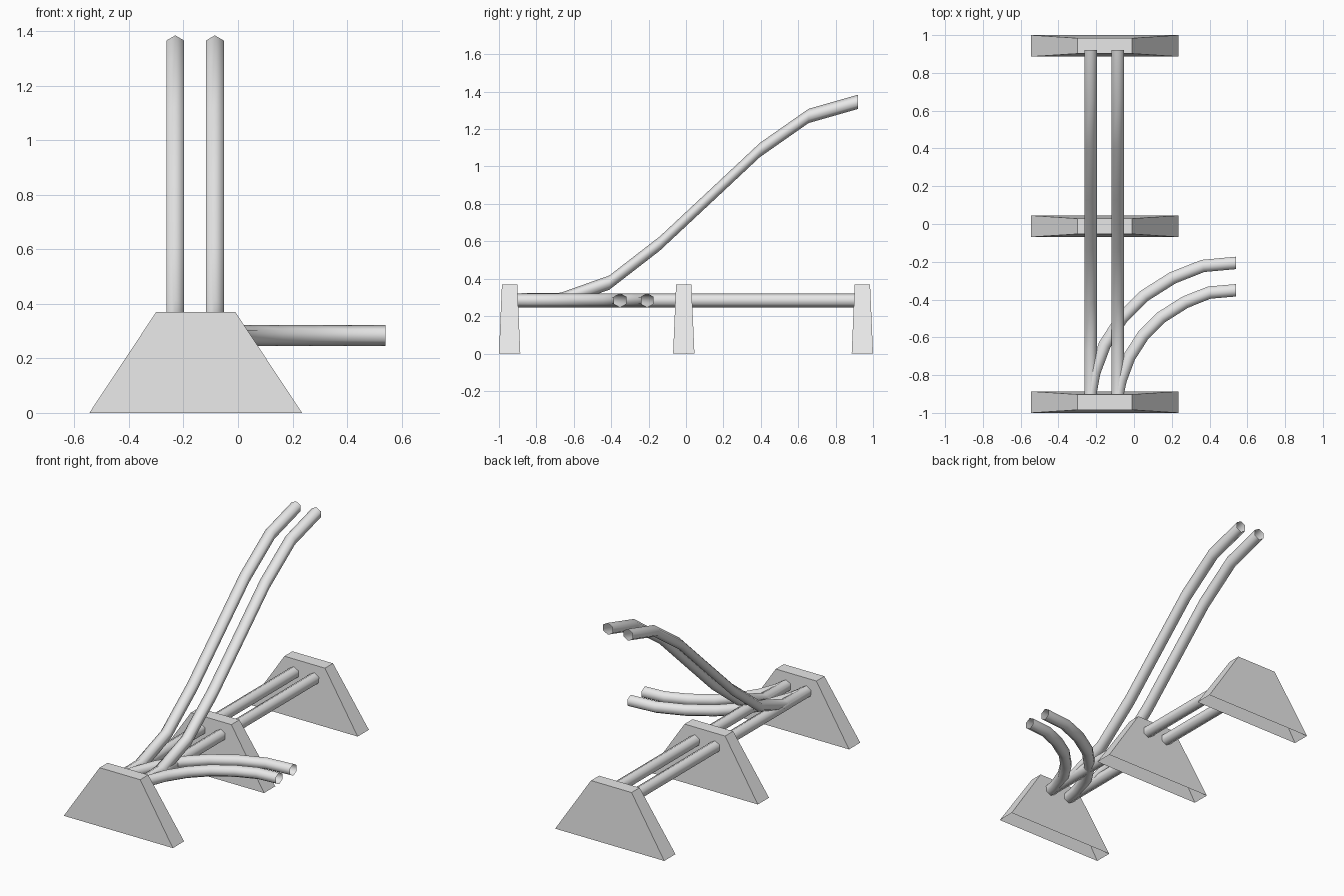
import bpy, bmesh, math
from mathutils import Vector

if "Cube" in bpy.data.objects:
    bpy.data.objects.remove(bpy.data.objects["Cube"])

grey = bpy.data.materials.new("light grey")
grey.diffuse_color = (0.8, 0.8, 0.8, 1)
grey.use_nodes = True
grey.node_tree.nodes["Principled BSDF"].inputs["Base Color"].default_value = grey.diffuse_color


def finish(name, bm, smooth):
    me = bpy.data.meshes.new(name)
    bm.to_mesh(me)
    bm.free()
    me.materials.append(grey)
    for p in me.polygons:
        p.use_smooth = smooth
    ob = bpy.data.objects.new(name, me)
    bpy.context.collection.objects.link(ob)


def support(name, y):
    """Tapered trapezoid block, open underneath."""
    bm = bmesh.new()
    rings = []
    for x0, x1, d, z in ((-0.545, 0.235, 0.057, 0), (-0.30, -0.01, 0.041, 0.37)):
        rings.append([bm.verts.new(c) for c in
                      ((x0, y - d, z), (x1, y - d, z), (x1, y + d, z), (x0, y + d, z))])
    lo, hi = rings
    for i in range(4):
        j = (i + 1) % 4
        bm.faces.new((lo[i], lo[j], hi[j], hi[i]))
    bm.faces.new(hi)
    finish(name, bm, False)


def tube(name, path, sides, r=0.038):
    """Open six-sided tube; sides gives each ring's horizontal axis."""
    bm = bmesh.new()
    up = Vector((0, 0, 1))
    rings = []
    for p, s in zip(path, sides):
        rings.append([bm.verts.new(Vector(p) + r * (math.sin(a) * s + math.cos(a) * up))
                      for a in (k * math.pi / 3 for k in range(6))])
    for a, b in zip(rings, rings[1:]):
        for i in range(6):
            j = (i + 1) % 6
            bm.faces.new((a[i], b[i], b[j], a[j]))
    bmesh.ops.recalc_face_normals(bm, faces=bm.faces)
    finish(name, bm, True)


# Three supports
for name, y in (("front_support", -0.943), ("middle_support", -0.012), ("back_support", 0.943)):
    support(name, y)

Z = 0.284
X = Vector((1, 0, 0))
rise = [(-0.9, Z), (-0.67, 0.287), (-0.41, 0.379), (-0.14, 0.588), (0.13, 0.84),
        (0.395, 1.088), (0.655, 1.27), (0.92, 1.346)]
turn = [(-0.23, -0.895), (-0.21, -0.785), (-0.155, -0.64), (-0.065, -0.50),
        (0.055, -0.38), (0.205, -0.285), (0.365, -0.222), (0.54, -0.206)]

# Horizontal axis across the turning track at each point
across = [X]
for a, b in zip(turn, turn[2:]):
    t = Vector((b[0] - a[0], b[1] - a[1], 0)).normalized()
    across.append(Vector((t.y, -t.x, 0)))
across.append(Vector((0, -1, 0)))

# Two rails each: straight, rising and turning
for side, x, off in (("left", -0.23, 0), ("right", -0.085, 0.145)):
    tube(side + "_straight_rail", [(x, -0.9, Z), (x, 0.0, Z), (x, 0.92, Z)], [X] * 3)
    tube(side + "_rising_rail", [(x, y, z) for y, z in rise], [X] * len(rise))
    tube(side + "_turning_rail",
         [Vector((p[0], p[1], Z)) + off * s for p, s in zip(turn, across)], across)
